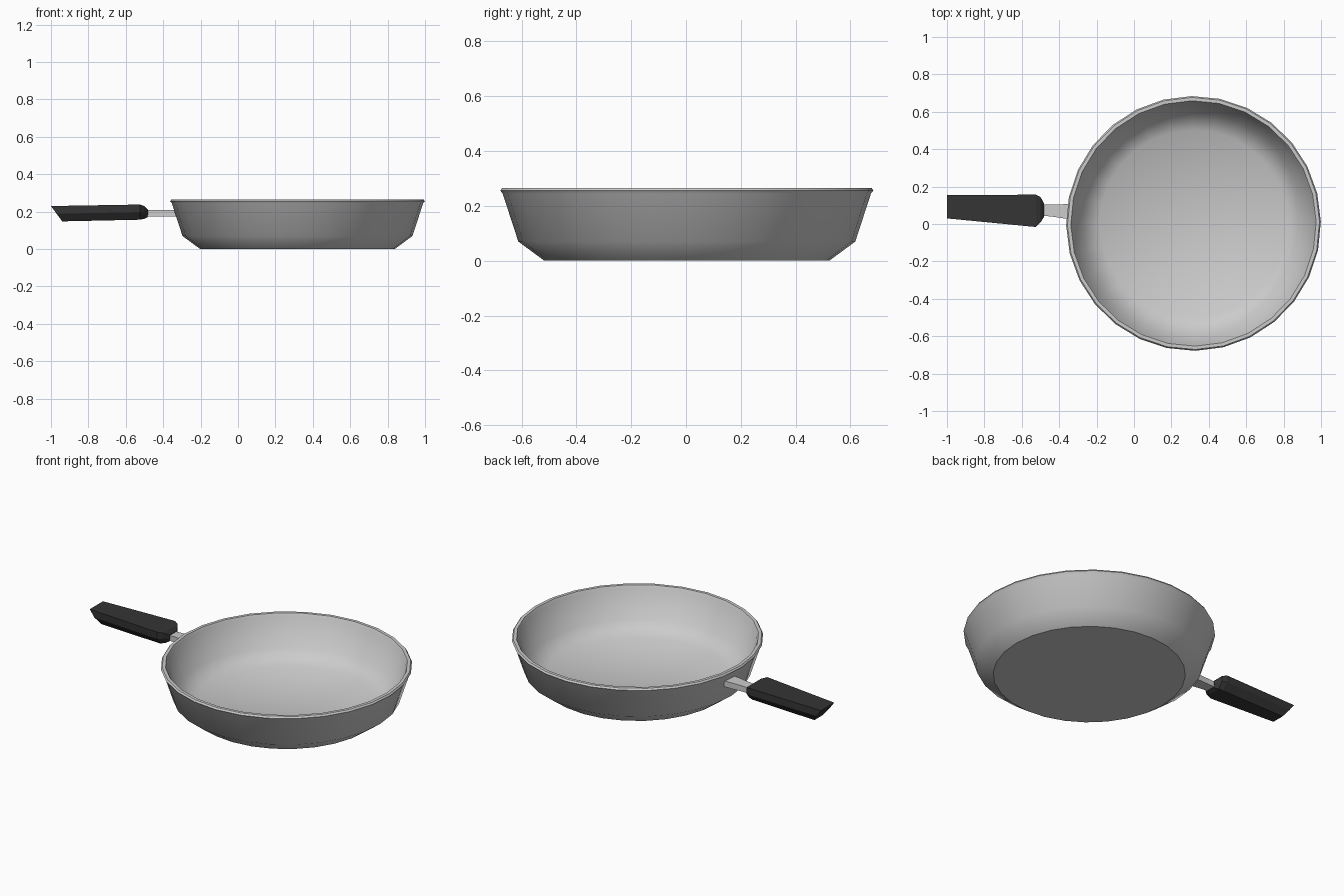
import bpy, bmesh
from math import pi, sin, cos, radians

if "Cube" in bpy.data.objects:
    bpy.data.objects.remove(bpy.data.objects["Cube"])


def loft(name, rings, color=None):
    """Skin a list of equal-length vertex rings and cap both ends."""
    bm = bmesh.new()
    loops = [[bm.verts.new(p) for p in ring] for ring in rings]
    n = len(rings[0])
    for a, b in zip(loops, loops[1:]):
        for i in range(n):
            j = (i + 1) % n
            bm.faces.new((a[i], a[j], b[j], b[i]))
    bm.faces.new(loops[0][::-1])
    bm.faces.new(loops[-1])
    bmesh.ops.recalc_face_normals(bm, faces=bm.faces)
    me = bpy.data.meshes.new(name)
    bm.to_mesh(me)
    bm.free()
    ob = bpy.data.objects.new(name, me)
    bpy.context.collection.objects.link(ob)
    if color:
        mat = bpy.data.materials.new(name)
        mat.diffuse_color = color
        mat.use_nodes = True
        mat.node_tree.nodes["Principled BSDF"].inputs["Base Color"].default_value = mat.diffuse_color
        me.materials.append(mat)
    return ob


# Pan: (radius, z) from outer base, over the rim, to the inner floor
profile = [(0.52, 0.0), (0.615, 0.07), (0.672, 0.245), (0.681, 0.256),
           (0.674, 0.266), (0.656, 0.266), (0.648, 0.25),
           (0.594, 0.085), (0.50, 0.024)]
SIDES, CX, TURN = 28, 0.318, radians(0.8)
pan = loft("pan_body", [
    [(CX + r * cos(2 * pi * i / SIDES + TURN),
      0.003 + r * sin(2 * pi * i / SIDES + TURN), z) for i in range(SIDES)]
    for r, z in profile])
bpy.ops.object.select_all(action='DESELECT')
bpy.context.view_layer.objects.active = pan
pan.select_set(True)
bpy.ops.object.shade_smooth_by_angle(angle=radians(42))
# Flat underside
for p in pan.data.polygons:
    if p.center.z < 0.001:
        p.use_smooth = False

# Metal neck joining pan and grip
def box_ring(x, y0, y1, z0, z1):
    return [(x, y0, z0), (x, y1, z0), (x, y1, z1), (x, y0, z1)]

loft("handle_neck", [box_ring(-0.50, 0.045, 0.103, 0.175, 0.207),
                     box_ring(-0.44, 0.04, 0.103, 0.175, 0.209),
                     box_ring(-0.325, 0.022, 0.108, 0.175, 0.21)])


# Grip: flat top, straight sides, chamfered underside, slanted end
def grip_ring(xt, xb, y0, y1, zt, zb, taper=0.62):
    yc, w = (y0 + y1) / 2, (y1 - y0) / 2
    section = [(-1, 1), (1, 1), (1, 0.5), (taper, 0), (-taper, 0), (-1, 0.5)]
    return [(xb + (xt - xb) * t, yc + s * w, zb + (zt - zb) * t)
            for s, t in section]

loft("handle_grip", [
    grip_ring(-1.0, -0.94, 0.03, 0.154, 0.23, 0.148),
    grip_ring(-0.525, -0.525, -0.016, 0.157, 0.238, 0.157),
    grip_ring(-0.50, -0.50, 0.008, 0.145, 0.23, 0.162),
    grip_ring(-0.48, -0.48, 0.04, 0.108, 0.21, 0.172),
], (0.035, 0.035, 0.035, 1))
